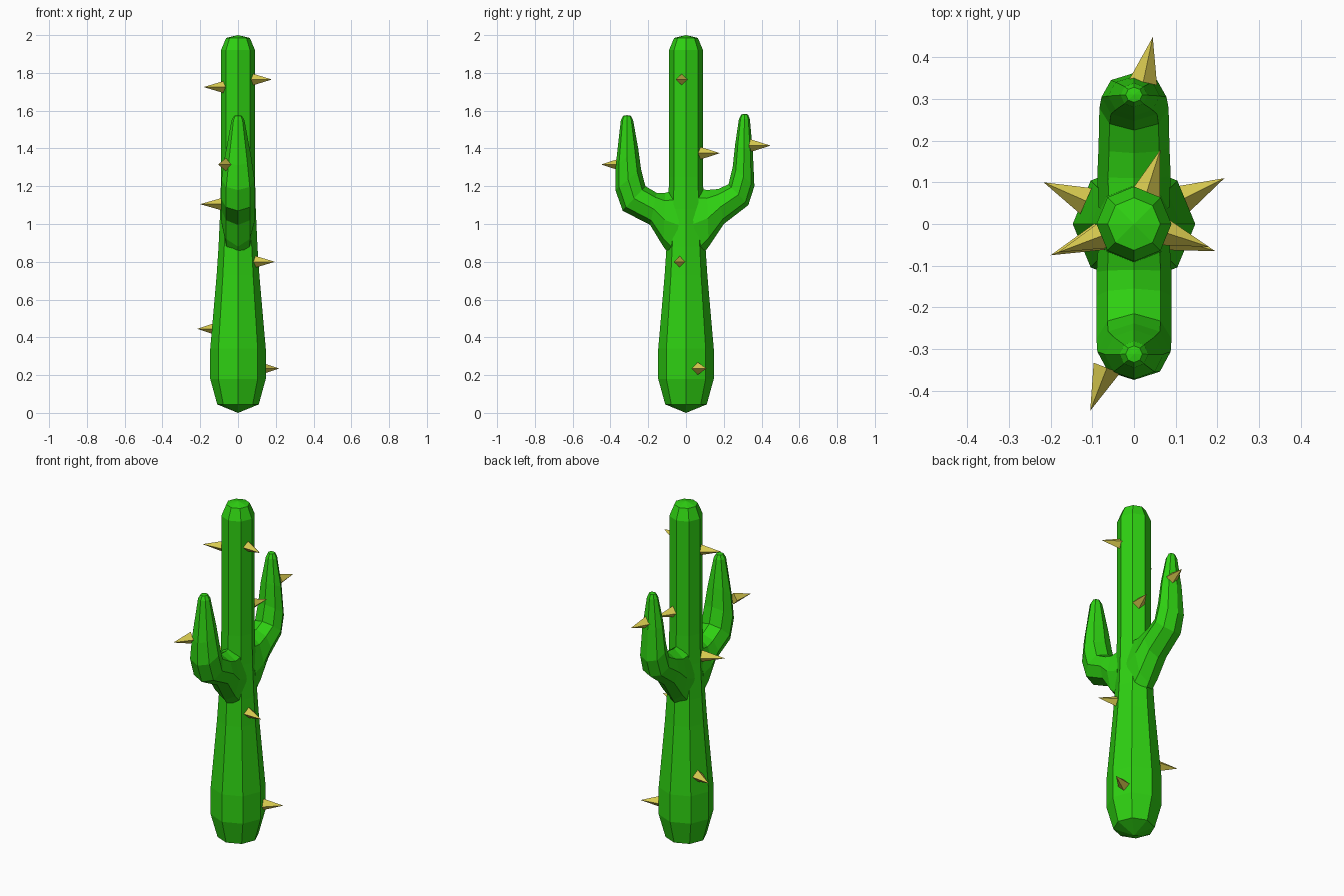
import bpy, bmesh, math
from mathutils import Vector, Matrix

if "Cube" in bpy.data.objects:
    bpy.data.objects.remove(bpy.data.objects["Cube"])


def material(name, color):
    m = bpy.data.materials.new(name)
    m.diffuse_color = color
    m.use_nodes = True
    m.node_tree.nodes["Principled BSDF"].inputs["Base Color"].default_value = m.diffuse_color
    return m


green = material("cactus_green", (0.028, 0.64, 0.006, 1))
straw = material("spine_yellow", (0.70, 0.60, 0.08, 1))


def finish(bm, name, mat):
    bmesh.ops.recalc_face_normals(bm, faces=bm.faces)
    mesh = bpy.data.meshes.new(name)
    bm.to_mesh(mesh)
    bm.free()
    mesh.materials.append(mat)
    ob = bpy.data.objects.new(name, mesh)
    bpy.context.collection.objects.link(ob)
    return ob


def loft(name, rings, start, end):
    """Eight-sided tube; ring = (inner y, inner z, outer y, outer z, x half-width)."""
    bm = bmesh.new()
    loops = []
    for y0, z0, y1, z1, w in rings:
        a, b = Vector((0, y0, z0)), Vector((0, y1, z1))
        c, h = (a + b) / 2, (b - a) / 2
        loops.append([bm.verts.new(c + h * math.cos(t) + Vector((w * math.sin(t), 0, 0)))
                      for t in (i * math.pi / 4 for i in range(8))])
    for p, q in zip(loops, loops[1:]):
        for i in range(8):
            j = (i + 1) % 8
            bm.faces.new((p[i], p[j], q[j], q[i]))
    for loop, tip in ((loops[0], start), (loops[-1], end)):
        v = bm.verts.new(tip)
        for i in range(8):
            bm.faces.new((loop[i], loop[(i + 1) % 8], v))
    return finish(bm, name, green)


# Trunk: radius and height profile
profile = [(0.11, 0.045), (0.147, 0.18), (0.147, 0.34), (0.113, 0.73), (0.103, 0.88),
           (0.094, 1.08), (0.09, 1.25), (0.09, 1.92), (0.063, 1.985)]
trunk = loft("trunk", [(-r, z, r, z, r) for r, z in profile], (0, 0, 0), (0, 0, 2))

# Arms: bend outwards and upwards, tapering to the tip
right_rings = [(0.02, 1.20, 0.06, 0.80, 0.085), (0.11, 1.18, 0.12, 0.88, 0.088),
               (0.17, 1.185, 0.20, 1.00, 0.085), (0.225, 1.21, 0.33, 1.10, 0.083),
               (0.247, 1.30, 0.362, 1.20, 0.078), (0.26, 1.42, 0.354, 1.38, 0.062),
               (0.28, 1.555, 0.338, 1.555, 0.032), (0.292, 1.58, 0.328, 1.58, 0.02)]
left_rings = [(-0.02, 1.19, -0.06, 0.80, 0.085), (-0.11, 1.165, -0.12, 0.88, 0.09),
              (-0.155, 1.165, -0.19, 0.995, 0.09), (-0.215, 1.20, -0.335, 1.07, 0.09),
              (-0.238, 1.29, -0.374, 1.18, 0.088), (-0.253, 1.40, -0.372, 1.31, 0.07),
              (-0.28, 1.55, -0.345, 1.55, 0.034), (-0.292, 1.573, -0.332, 1.573, 0.02)]
arms = [loft("right_arm", right_rings, (0, 0.05, 1.0), (0, 0.31, 1.583)),
        loft("left_arm", left_rings, (0, -0.05, 1.0), (0, -0.312, 1.576))]

# Merge the arms into the trunk
for arm in arms:
    mod = trunk.modifiers.new("join_" + arm.name, 'BOOLEAN')
    mod.operation = 'UNION'
    mod.solver = 'EXACT'
    mod.object = arm
bpy.context.view_layer.update()
merged = bpy.data.meshes.new_from_object(
    trunk.evaluated_get(bpy.context.evaluated_depsgraph_get()))
trunk.modifiers.clear()
trunk.data = merged
trunk.name = "cactus_body"
for arm in arms:
    bpy.data.objects.remove(arm)

# Spines: four-sided pyramids, (base, tip)
spines = [((0.068, -0.018, 1.765), (0.18, -0.055, 1.765)),
          ((-0.068, -0.025, 1.725), (-0.182, -0.068, 1.725)),
          ((-0.082, -0.03, 1.105), (-0.20, -0.075, 1.105)),
          ((0.082, -0.03, 0.80), (0.195, -0.065, 0.80)),
          ((-0.115, 0.055, 0.445), (-0.217, 0.10, 0.445)),
          ((0.118, 0.06, 0.235), (0.217, 0.11, 0.235)),
          ((0.022, 0.34, 1.415), (0.045, 0.448, 1.415)),
          ((-0.065, -0.345, 1.315), (-0.105, -0.448, 1.315)),
          ((0.03, 0.075, 1.375), (0.063, 0.178, 1.375))]
for n, (base, tip) in enumerate(spines):
    b, t = Vector(base), Vector(tip)
    d = (t - b).normalized()
    side = Vector((0, 0, 1)).cross(d)
    bm = bmesh.new()
    ring = [bm.verts.new(b + k * 0.034) for k in
            (side, Vector((0, 0, 1)), -side, Vector((0, 0, -1)))]
    apex = bm.verts.new(t)
    bm.faces.new(ring)
    for i in range(4):
        bm.faces.new((ring[i], ring[(i + 1) % 4], apex))
    finish(bm, f"spine_{n + 1}", straw)
